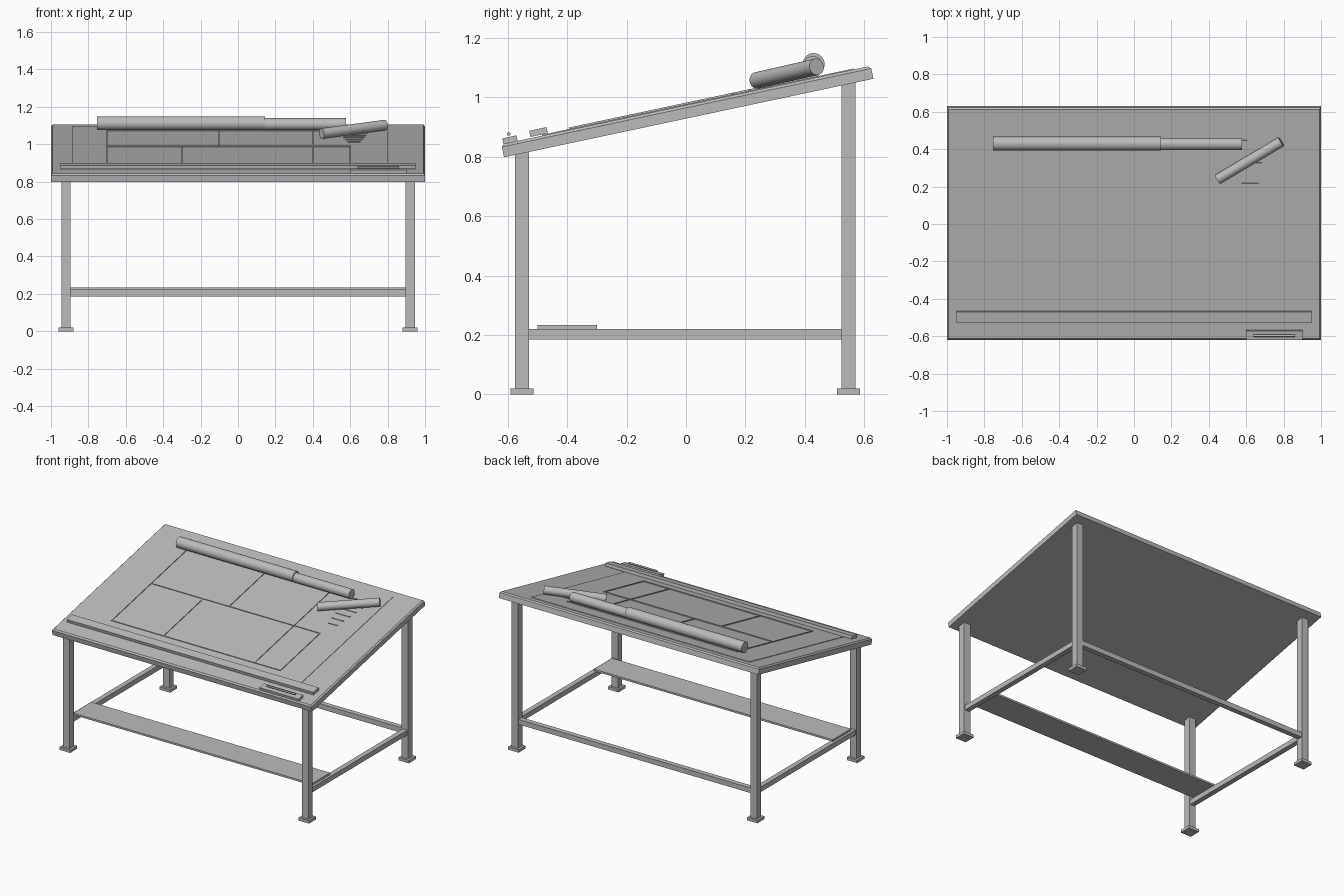
import bpy, bmesh, math
from mathutils import Vector, Matrix

if "Cube" in bpy.data.objects:
    bpy.data.objects.remove(bpy.data.objects["Cube"])

TILT = math.radians(12)
TOP_Z = 0.974            # height of the drawing surface at y = 0
SURFACE = Matrix.Translation((0, 0, TOP_Z)) @ Matrix.Rotation(TILT, 4, 'X')

grey = bpy.data.materials.new("plain_grey")
grey.diffuse_color = (0.5, 0.5, 0.5, 1)
grey.use_nodes = True
grey.node_tree.nodes["Principled BSDF"].inputs["Base Color"].default_value = grey.diffuse_color


def add_object(name, bm):
    mesh = bpy.data.meshes.new(name)
    bm.to_mesh(mesh)
    bm.free()
    mesh.materials.append(grey)
    ob = bpy.data.objects.new(name, mesh)
    bpy.context.collection.objects.link(ob)
    return ob


def box(name, x, y, z, matrix=None, bm=None):
    """Box from (min, max) ranges on each axis, optionally tilted."""
    own = bm is None
    bm = bmesh.new() if own else bm
    size = [b - a for a, b in (x, y, z)]
    mid = [(a + b) / 2 for a, b in (x, y, z)]
    m = Matrix.Translation(mid) @ Matrix.Diagonal((*size, 1))
    bmesh.ops.create_cube(bm, size=1, matrix=(matrix @ m) if matrix else m)
    return add_object(name, bm) if own else None


def on_board(name, x, y, w):
    """Box lying on the tilted surface; y is measured level, w is height above it."""
    c = math.cos(TILT)
    return box(name, x, (y[0] / c, y[1] / c), w, SURFACE)


def tube(name, a, b, r, sides=32):
    a, b = Vector(a), Vector(b)
    bm = bmesh.new()
    m = Matrix.Translation((a + b) / 2) @ (b - a).to_track_quat('Z', 'Y').to_matrix().to_4x4()
    bmesh.ops.create_cone(bm, cap_ends=True, segments=sides, radius1=r, radius2=r,
                          depth=(b - a).length, matrix=m)
    for f in bm.faces:
        f.smooth = len(f.verts) == 4
    for e in bm.edges:
        e.smooth = all(len(f.verts) == 4 for f in e.link_faces)
    return add_object(name, bm)


# tilted table top with a small chamfer round the upper edge
bm = bmesh.new()
box("", (-1, 1), (-0.636, 0.636), (-0.0445, 0), bm=bm)
top_edges = [e for e in bm.edges if all(v.co.z > -0.01 for v in e.verts)]
bmesh.ops.bevel(bm, geom=top_edges, offset=0.009, segments=1, affect='EDGES')
bmesh.ops.transform(bm, matrix=SURFACE, verts=bm.verts)
add_object("table_top", bm)

# legs cut to the slope of the table top, with feet
for side, sx in (("left", -1), ("right", 1)):
    x = sx * 0.92
    for end, y in (("front", -0.552), ("back", 0.547)):
        bm = bmesh.new()
        box("", (x - 0.025, x + 0.025), (y - 0.024, y + 0.024), (0.01, 0.9), bm=bm)
        for v in bm.verts:
            if v.co.z > 0.5:
                v.co.z = TOP_Z - 0.0445 + v.co.y * math.tan(TILT)
        add_object(f"{end}_{side}_leg", bm)
        box(f"{end}_{side}_foot", (x - 0.04, x + 0.04), (y - 0.039, y + 0.039), (0, 0.02))
    box(f"{side}_rail", (x - 0.0175, x + 0.0175), (-0.53, 0.525), (0.185, 0.22))

# back rail and foot shelf
box("back_rail", (-0.897, 0.897), (0.53, 0.565), (0.185, 0.22))
box("foot_shelf", (-0.92, 0.92), (-0.50, -0.30), (0.22, 0.233))

# drawing sheet
on_board("paper", (-0.885, 0.80), (-0.485, 0.565), (0, 0.003))

# plan lines on the sheet: level ones (x0, x1, y), then upright ones (x, y0, y1)
h = 0.0035
for i, (x0, x1, y) in enumerate([(-0.7, 0.6, -0.39), (-0.7, 0.6, 0.045), (-0.7, 0.6, 0.445)]):
    on_board(f"plan_line_across_{i}", (x0 - h, x1 + h), (y - h, y + h), (0.003, 0.008))
for i, (x, y0, y1) in enumerate([(-0.7, -0.39, 0.445), (-0.3, -0.39, 0.045),
                                 (-0.1, 0.045, 0.445), (0.4, -0.39, 0.445),
                                 (0.6, -0.39, 0.045)]):
    on_board(f"plan_line_up_{i}", (x - h, x + h), (y0, y1), (0.003, 0.008))

# short stair marks that widen upwards
for i in range(5):
    y = 0.16 + i * 0.055
    half = 0.035 + i * 0.01
    on_board(f"stair_mark_{i}", (0.62 - half, 0.62 + half), (y - h, y + h), (0.003, 0.007))

# straightedge, tray and pen along the front
on_board("straightedge", (-0.95, 0.95), (-0.523, -0.465), (0.004, 0.025))
on_board("tray", (0.60, 0.90), (-0.615, -0.567), (0, 0.019))
tube("pen", (0.64, -0.597, 0.877), (0.86, -0.597, 0.877), 0.006, 12)

# rolled drawings
tube("large_roll", (-0.755, 0.43, 1.112), (0.145, 0.43, 1.112), 0.037)
tube("large_roll_inner", (0.10, 0.428, 1.107), (0.577, 0.428, 1.107), 0.032)
tube("small_roll", (0.447, 0.238, 1.057), (0.787, 0.44, 1.103), 0.028)
